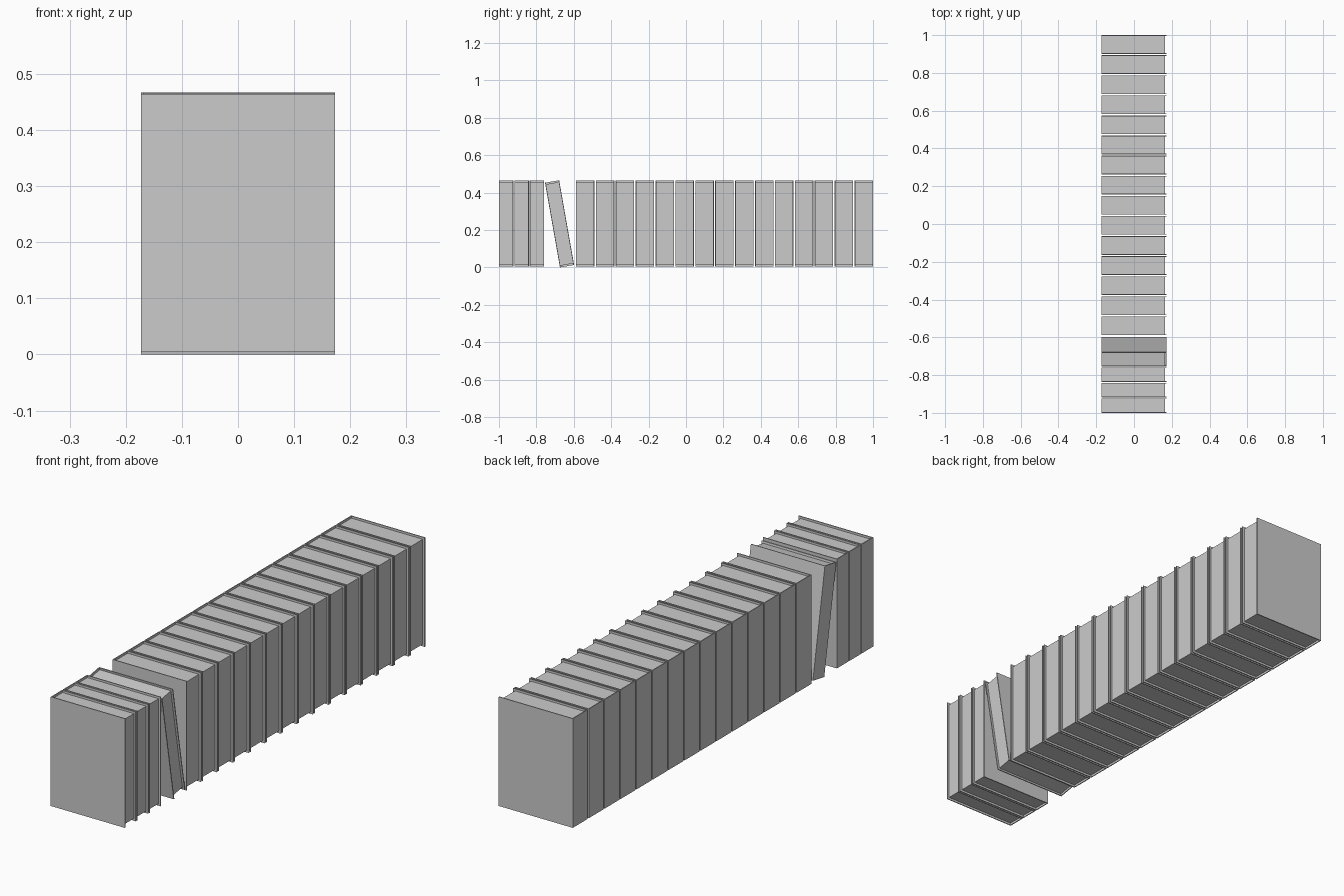
import bpy
import bmesh
import math
from mathutils import Matrix

cube = bpy.data.objects.get("Cube")
if cube:
    bpy.data.objects.remove(cube, do_unlink=True)

DEPTH, HEIGHT = 0.345, 0.46      # cover size along x and z
BOARD, INSET = 0.004, 0.009      # cover thickness, page setback

grey = bpy.data.materials.new("plain grey")
grey.use_nodes = True
grey.diffuse_color = (0.6, 0.6, 0.6, 1)
grey.node_tree.nodes["Principled BSDF"].inputs["Base Color"].default_value = (0.6, 0.6, 0.6, 1)


def prism(name, outline, height, matrix):
    """Extrude a flat outline into an upright prism centred on its own origin."""
    bm = bmesh.new()
    base = bm.faces.new([bm.verts.new((x, y, -height / 2)) for x, y in outline])
    top = bmesh.ops.extrude_face_region(bm, geom=[base])["geom"]
    moved = [v for v in top if isinstance(v, bmesh.types.BMVert)]
    bmesh.ops.translate(bm, verts=moved, vec=(0, 0, height))
    bmesh.ops.recalc_face_normals(bm, faces=bm.faces)
    mesh = bpy.data.meshes.new(name)
    bm.to_mesh(mesh)
    bm.free()
    mesh.materials.append(grey)
    obj = bpy.data.objects.new(name, mesh)
    obj.matrix_world = matrix
    bpy.context.collection.objects.link(obj)


def book(name, thickness, y, z, tilt=0):
    x, t = DEPTH / 2, thickness / 2
    inner = t - BOARD
    spine = -x + BOARD
    matrix = Matrix.Translation((0, y, z)) @ Matrix.Rotation(math.radians(tilt), 4, "X")
    # U-shaped cover: two boards joined by the spine on the -x side
    prism(name + "_cover",
          [(-x, -t), (x, -t), (x, -inner), (spine, -inner),
           (spine, inner), (x, inner), (x, t), (-x, t)], HEIGHT, matrix)
    # Page block set back from the cover edges
    edge = x - INSET
    prism(name + "_pages",
          [(spine, -inner), (edge, -inner), (edge, inner), (spine, inner)],
          HEIGHT - 2 * INSET, matrix)


THIN, THICK = 0.077, 0.099
STAND_Z = 0.004 + HEIGHT / 2

# Three thin books at the front
for i in range(3):
    book(f"thin_book_{i + 1}", THIN, -1 + THIN / 2 + i * 0.0823, STAND_Z)

# One thin book leaning forward against them
book("leaning_book", THIN, -0.676, 0.2333, tilt=10)

# Long row of thicker books up to the back end
for i in range(15):
    book(f"thick_book_{i + 1}", THICK, 1 - THICK / 2 - i * 0.1064, STAND_Z)
